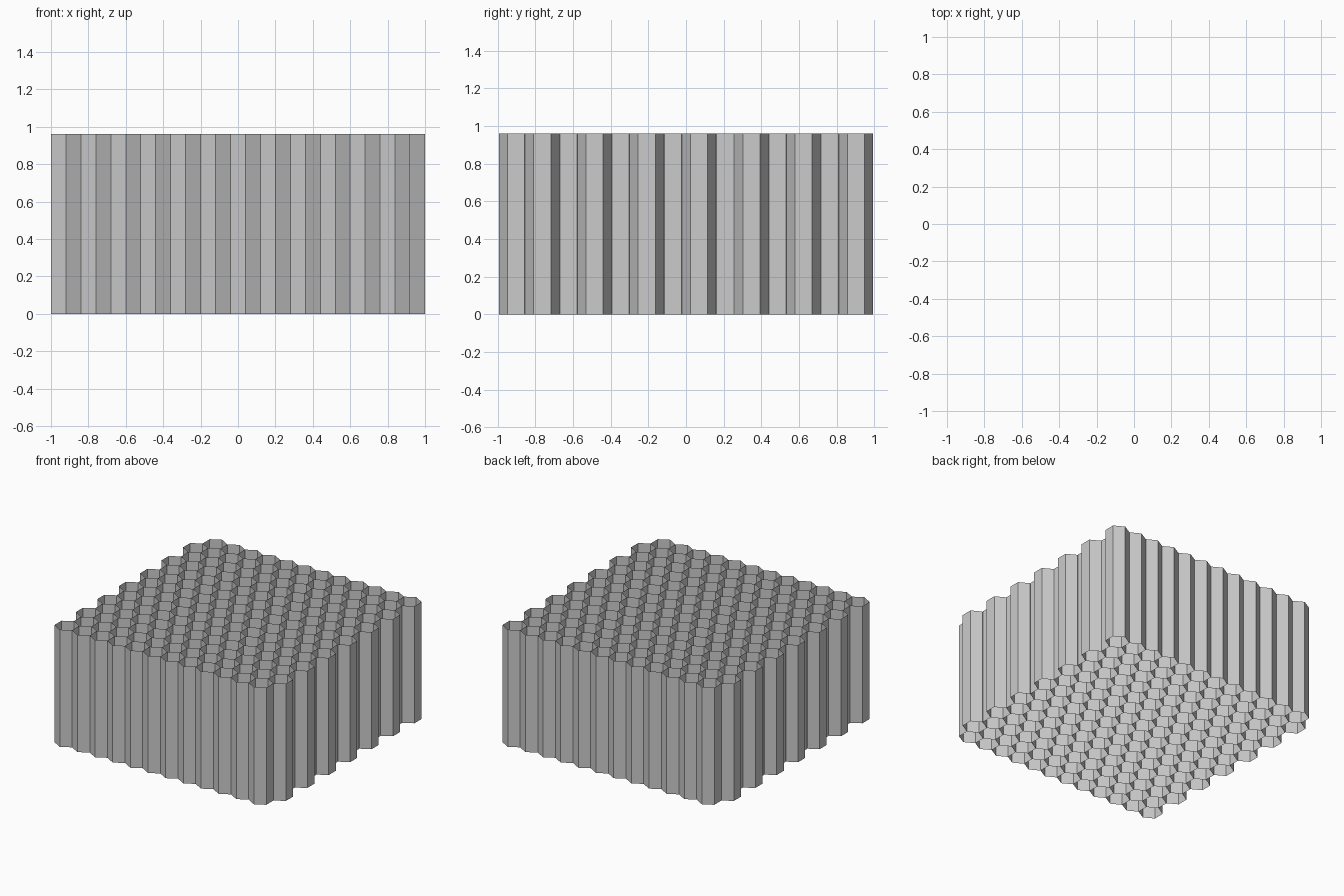
import bpy
import bmesh
from math import sin, cos, pi

old = bpy.data.objects.get("Cube")
if old:
    bpy.data.objects.remove(old, do_unlink=True)

ROWS, COLS = 14, 12
WIDTH = 0.16          # flat-to-flat width of a cell
RADIUS = 0.091        # centre to front/back corner
ROW_STEP = 0.1388
HEIGHT = 0.96

grey = bpy.data.materials.new("plain_grey")
grey.use_nodes = True
colour = (0.6, 0.6, 0.6, 1)
grey.diffuse_color = colour
grey.node_tree.nodes["Principled BSDF"].inputs["Base Color"].default_value = colour


def add_tube(bm, cx, cy):
    """Open six-sided tube with single-sheet walls."""
    rings = []
    for z in (0, HEIGHT):
        ring = []
        for i in range(6):
            a = pi / 6 + i * pi / 3
            x = cx + cos(a) / cos(pi / 6) * WIDTH / 2
            ring.append(bm.verts.new((x, cy + sin(a) * RADIUS, z)))
        rings.append(ring)
    low, high = rings
    for i in range(6):
        j = (i + 1) % 6
        bm.faces.new((low[i], low[j], high[j], high[i]))


# One object per row, alternate rows shifted by half a cell
for row in range(ROWS):
    bm = bmesh.new()
    y = (row - (ROWS - 1) / 2) * ROW_STEP
    shift = WIDTH / 4 if row % 2 else -WIDTH / 4
    for col in range(COLS):
        add_tube(bm, (col - (COLS - 1) / 2) * WIDTH + shift, y)
    mesh = bpy.data.meshes.new(f"tube_row_{row + 1}")
    bm.to_mesh(mesh)
    bm.free()
    mesh.materials.append(grey)
    bpy.context.collection.objects.link(bpy.data.objects.new(mesh.name, mesh))
